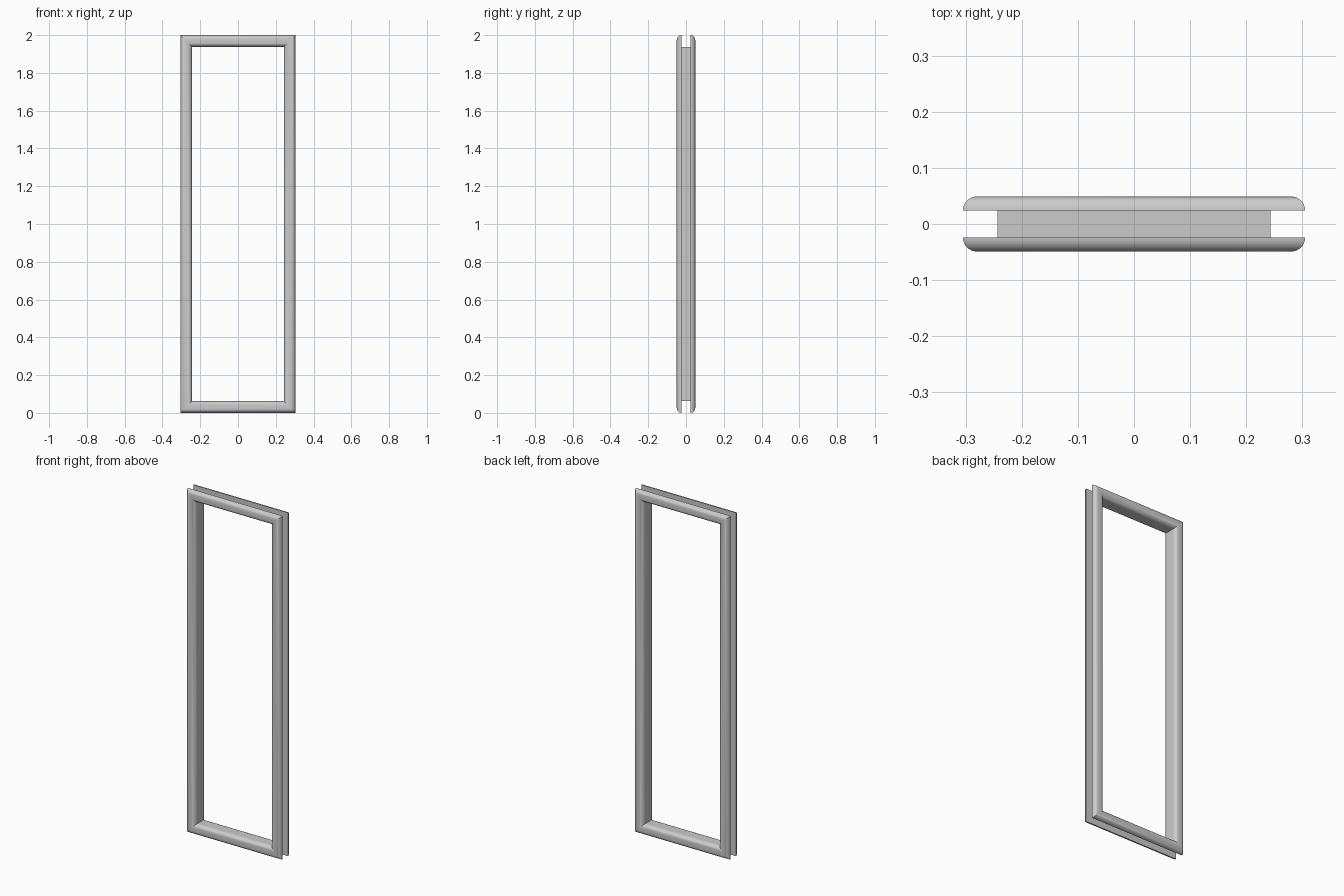
import bpy
import bmesh
from math import sin, cos, pi

if "Cube" in bpy.data.objects:
    bpy.data.objects.remove(bpy.data.objects["Cube"])

HALF_W, HEIGHT = 0.305, 2.0
TRIM_W, TRIM_D, GAP = 0.062, 0.025, 0.024


def sweep_frame(name, profile, closed):
    """Sweep (inset, y) profile points around the mitred rectangle."""
    bm = bmesh.new()
    rings = []
    for inset, y in profile:
        x, lo, hi = HALF_W - inset, inset, HEIGHT - inset
        rings.append([bm.verts.new((px, y, pz)) for px, pz in
                      ((-x, lo), (x, lo), (x, hi), (-x, hi))])
    pairs = list(zip(rings, rings[1:]))
    if closed:
        pairs.append((rings[-1], rings[0]))
    for a, b in pairs:
        for i in range(4):
            j = (i + 1) % 4
            bm.faces.new((a[i], a[j], b[j], b[i]))
    bmesh.ops.recalc_face_normals(bm, faces=bm.faces)
    mesh = bpy.data.meshes.new(name)
    bm.to_mesh(mesh)
    bm.free()
    obj = bpy.data.objects.new(name, mesh)
    bpy.context.collection.objects.link(obj)
    bpy.ops.object.select_all(action='DESELECT')
    obj.select_set(True)
    bpy.context.view_layer.objects.active = obj
    bpy.ops.object.shade_smooth_by_angle(angle=pi / 6)
    return obj


# Rounded trim section: quarter rounds at both edges, flat back
STEPS = 8
arc = [(TRIM_D * (1 - cos(i * pi / 2 / STEPS)), TRIM_D * sin(i * pi / 2 / STEPS))
       for i in range(STEPS + 1)]
section = arc + [(TRIM_W - w, d) for w, d in reversed(arc)]

# Trim on both sides of the wall gap
for name, side in (("front_trim", -1), ("back_trim", 1)):
    sweep_frame(name, [(w, side * (GAP + d)) for w, d in section], True)

# Thin lining joining the two trims around the opening
sweep_frame("jamb_lining", [(TRIM_W, -GAP), (TRIM_W, GAP)], False)
